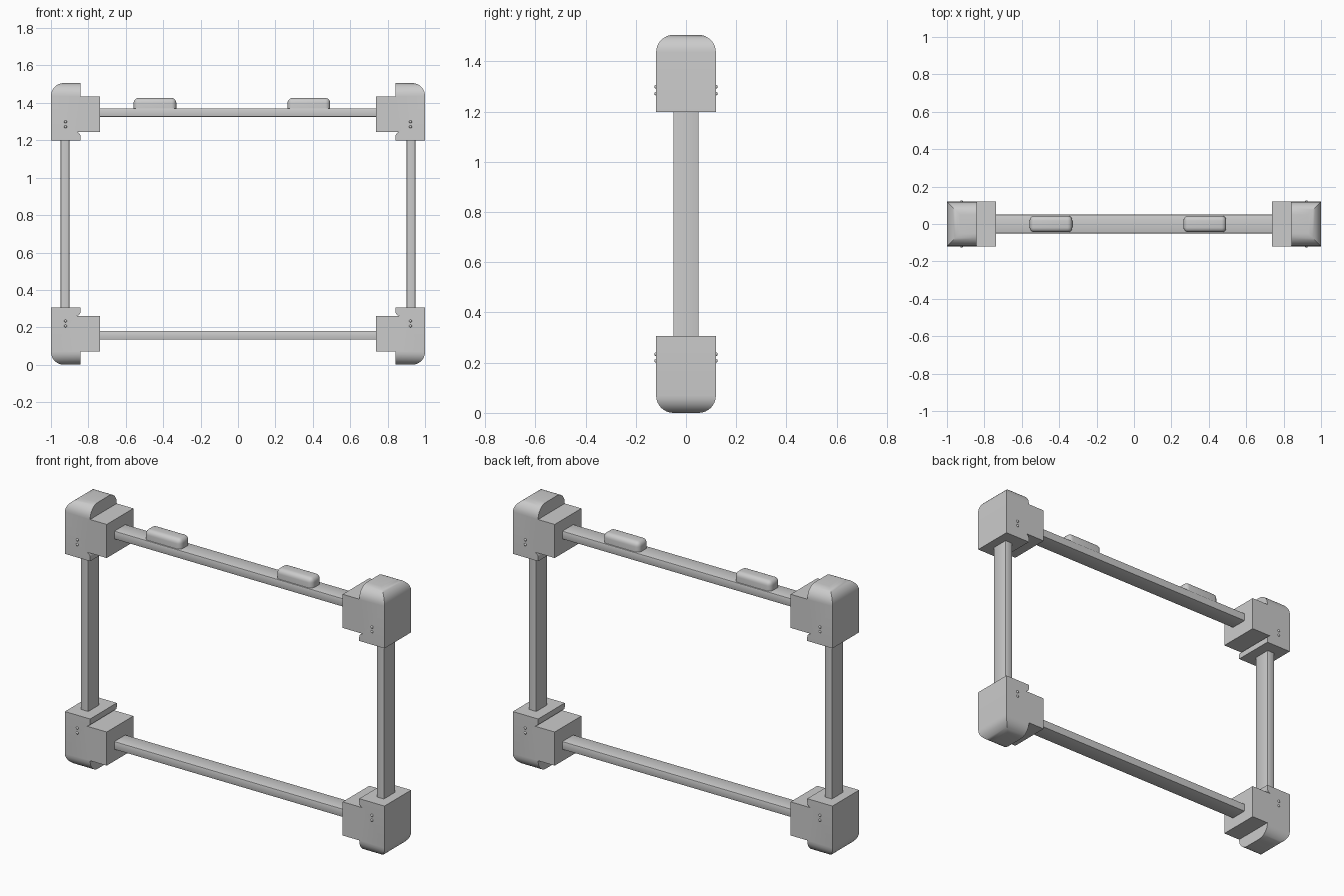
import bpy, bmesh, math
from mathutils import Matrix, Vector

if "Cube" in bpy.data.objects:
    bpy.data.objects.remove(bpy.data.objects["Cube"])

MID = 0.753          # mid height of the frame; mirrored parts have their origin here
HALF_Y = 0.119


def finish(bm, name, mirror=(False, False, False)):
    bmesh.ops.recalc_face_normals(bm, faces=bm.faces)
    mesh = bpy.data.meshes.new(name)
    bm.to_mesh(mesh)
    bm.free()
    ob = bpy.data.objects.new(name, mesh)
    ob.location.z = MID
    bpy.context.collection.objects.link(ob)
    bpy.ops.object.select_all(action='DESELECT')
    ob.select_set(True)
    bpy.context.view_layer.objects.active = ob
    bpy.ops.object.shade_smooth_by_angle(angle=math.radians(35))
    if any(mirror):
        m = ob.modifiers.new("Mirror", 'MIRROR')
        m.use_axis = mirror
        m.use_mirror_merge = False
    return ob


def box(lo, hi):
    """Box between two world-space corners, stored relative to mid height."""
    bm = bmesh.new()
    lo, hi = Vector(lo), Vector(hi)
    centre = (lo + hi) / 2 - Vector((0, 0, MID))
    mat = Matrix.Translation(centre) @ Matrix.Diagonal((*(hi - lo), 1))
    bmesh.ops.create_cube(bm, size=1, matrix=mat)
    return bm


def bevel(bm, edges, width, segments):
    bmesh.ops.bevel(bm, geom=edges, offset=width, segments=segments,
                    profile=0.5, affect='EDGES', clamp_overlap=False)


# Corner bumpers: L profile with a concave fillet, outer end rounded over
fillet = [(0.82 - 0.024 * math.sin(a), 1.221 + 0.024 * math.cos(a))
          for a in [math.radians(90 * i / 6) for i in range(7)]]
profile = [(1.0, 1.199), (1.0, 1.506), (0.842, 1.506), (0.842, 1.435),
           (0.738, 1.435), (0.738, 1.245)] + fillet + [(0.796, 1.199)]
# shift the filleted foot so it meets the outer block
profile = [(x + 0.046 if 0.79 < x < 0.83 else x, z) for x, z in profile]
bm = bmesh.new()
face = bm.faces.new([bm.verts.new((x, -HALF_Y, z - MID)) for x, z in profile])
ext = bmesh.ops.extrude_face_region(bm, geom=[face])
bmesh.ops.translate(bm, vec=(0, 2 * HALF_Y, 0),
                    verts=[v for v in ext['geom'] if isinstance(v, bmesh.types.BMVert)])
top = 1.506 - MID
rim = [e for e in bm.edges
       if all(abs(v.co.z - top) < 1e-4 for v in e.verts)
       and not all(v.co.x < 0.9 for v in e.verts)]
bevel(bm, rim, 0.069, 8)
finish(bm, "corner_bumpers", (True, False, True))

# Screw heads on the front and back of every bumper
bm = bmesh.new()
for z in (1.272, 1.299):
    bmesh.ops.create_uvsphere(bm, u_segments=12, v_segments=8, radius=0.0075,
                              matrix=Matrix.Translation((0.922, HALF_Y, z - MID)))
finish(bm, "screw_heads", (True, True, True))

# Horizontal and upright rails with slightly eased edges
bm = box((-0.75, -0.05, 1.325), (0.75, 0.05, 1.371))
bevel(bm, [e for e in bm.edges if abs(e.verts[0].co.x - e.verts[1].co.x) > 1], 0.004, 2)
finish(bm, "horizontal_rails", (False, False, True))

bm = box((0.902, -0.05, 0.297), (0.948, 0.05, 1.209))
bevel(bm, [e for e in bm.edges if abs(e.verts[0].co.z - e.verts[1].co.z) > 0.5], 0.004, 2)
finish(bm, "upright_rails", (True, False, False))

# Rounded pads on top of the upper rail
for name, x in (("left_pad", -0.444), ("right_pad", 0.379)):
    bm = box((x - 0.114, -0.044, 1.368), (x + 0.114, 0.044, 1.426))
    low = min(v.co.z for v in bm.verts)
    bevel(bm, [e for e in bm.edges
               if not all(abs(v.co.z - low) < 1e-4 for v in e.verts)], 0.026, 5)
    finish(bm, name)
